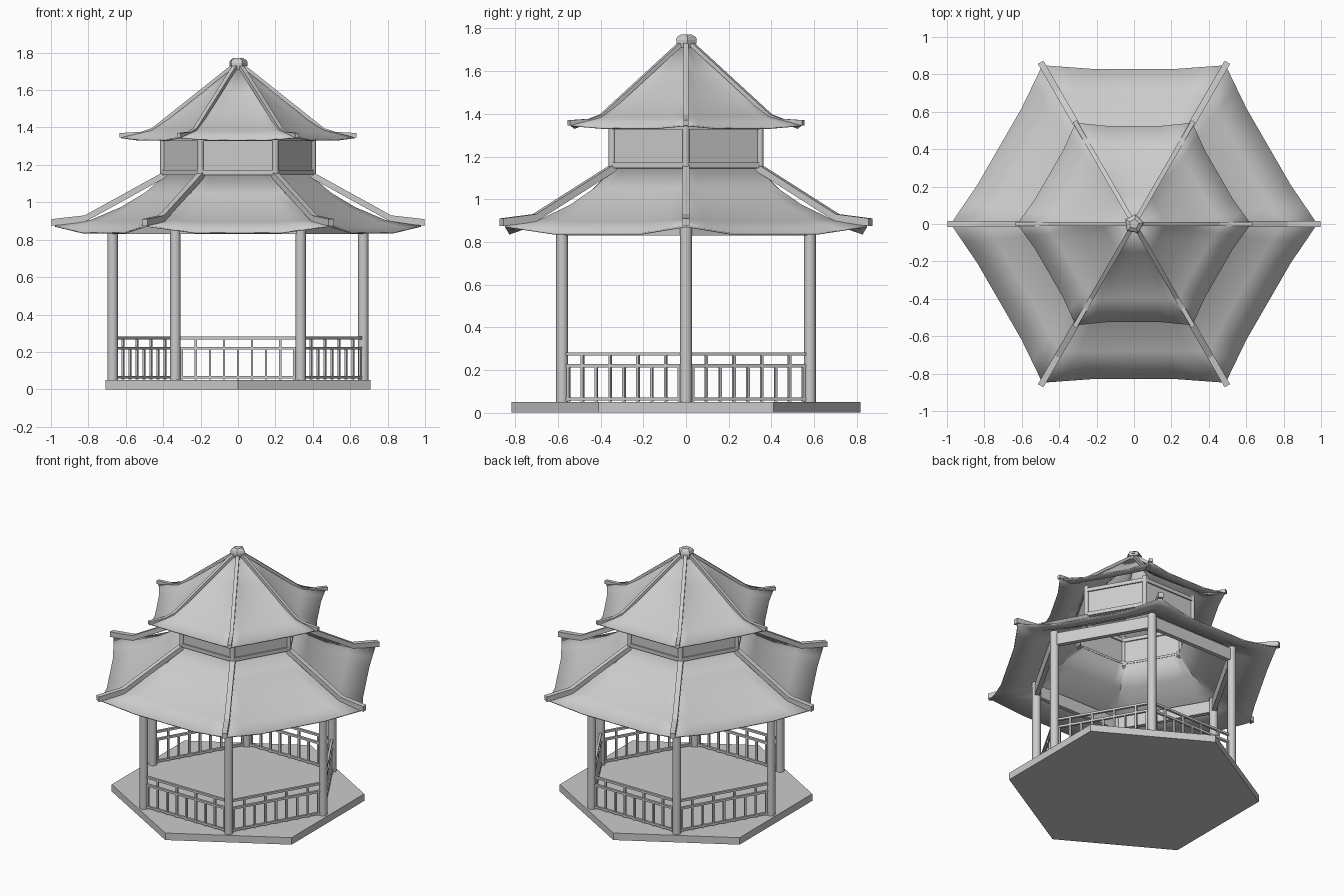
import bpy, bmesh, math
from mathutils import Vector, Matrix

cube = bpy.data.objects.get("Cube")
if cube:
    bpy.data.objects.remove(cube, do_unlink=True)

stone = bpy.data.materials.new("pale_grey")
stone.use_nodes = True
GREY = (0.6, 0.6, 0.6, 1)
stone.diffuse_color = GREY
stone.node_tree.nodes["Principled BSDF"].inputs["Base Color"].default_value = GREY
C30 = math.cos(math.radians(30))


def finish(name, bm, smooth=None):
    bmesh.ops.recalc_face_normals(bm, faces=bm.faces)
    mesh = bpy.data.meshes.new(name)
    bm.to_mesh(mesh)
    bm.free()
    obj = bpy.data.objects.new(name, mesh)
    bpy.context.collection.objects.link(obj)
    mesh.materials.append(stone)
    if smooth:
        bpy.ops.object.select_all(action="DESELECT")
        obj.select_set(True)
        bpy.context.view_layer.objects.active = obj
        bpy.ops.object.shade_smooth_by_angle(angle=math.radians(smooth))
    return obj


def polar(r, degrees, z):
    a = math.radians(degrees)
    return Vector((r * math.cos(a), r * math.sin(a), z))


def prism(bm, x, y, z0, z1, r0, r1, sides, turn=0):
    m = Matrix.Translation((x, y, (z0 + z1) / 2)) @ Matrix.Rotation(math.radians(turn), 4, "Z")
    bmesh.ops.create_cone(bm, cap_ends=True, segments=sides, radius1=r0, radius2=r1,
                          depth=z1 - z0, matrix=m)


def sweep(bm, points, side, w, h):
    """Rectangular bar along points; side is its horizontal width direction."""
    up = Vector((0, 0, h / 2))
    s = side * (w / 2)
    rings = [[bm.verts.new(p + d) for d in (s + up, s - up, -s - up, -s + up)] for p in points]
    for a, b in zip(rings, rings[1:]):
        for i in range(4):
            bm.faces.new((a[i], a[(i + 1) % 4], b[(i + 1) % 4], b[i]))
    bm.faces.new(rings[0])
    bm.faces.new(rings[-1][::-1])


def side_bars(bm, r, z, w, h, k):
    """Horizontal bar along hexagon side k, between its two corners."""
    sweep(bm, [polar(r, 60 * k, z), polar(r, 60 * k + 60, z)], polar(1, 60 * k + 30, 0), w, h)


def roof(name, rows):
    """rows: (mid apothem, mid z, corner radius, corner z) from top to eaves."""
    bm = bmesh.new()
    steps = (-1, -0.75, -0.48, 0, 0.48, 0.75, 1)
    for k in range(6):
        out = polar(1, 60 * k + 30, 0)
        lat = Vector((-out.y, out.x, 0))
        grid = []
        for apo, z, r, cz in rows:
            line = []
            for s in steps:
                w = max(0, (abs(s) - 0.48) / 0.52)
                p = out * (apo + (r * C30 - apo) * w) + lat * (s * r / 2)
                p.z = z + (cz - z) * w
                line.append(bm.verts.new(p))
            grid.append(line)
        for a, b in zip(grid, grid[1:]):
            for i in range(len(steps) - 1):
                bm.faces.new((a[i], b[i], b[i + 1], a[i + 1]))
    bmesh.ops.remove_doubles(bm, verts=bm.verts, dist=0.0005)
    obj = finish(name, bm, 35)
    mod = obj.modifiers.new("thickness", "SOLIDIFY")
    mod.thickness = 0.008
    return obj


def ridges(name, path, w, h):
    bm = bmesh.new()
    for k in range(6):
        sweep(bm, [polar(r, 60 * k, z) for r, z in path], polar(1, 60 * k + 90, 0), w, h)
    finish(name, bm)


# Platform
bm = bmesh.new()
prism(bm, 0, 0, 0, 0.05, 0.818, 0.818, 6)
finish("platform", bm)

# Columns and the beams over them
bm = bmesh.new()
for k in range(6):
    c = polar(0.67, 60 * k, 0)
    prism(bm, c.x, c.y, 0.05, 0.93, 0.028, 0.028, 16)
finish("columns", bm, 40)
bm = bmesh.new()
for k in range(6):
    side_bars(bm, 0.67, 0.872, 0.03, 0.085, k)
finish("beams", bm)

# Railings on five sides, leaving the entrance side open
ENTRANCE = 3
bm = bmesh.new()
for k in range(6):
    if k == ENTRANCE:
        continue
    for z in (0.065, 0.22, 0.275):
        side_bars(bm, 0.67, z, 0.016, 0.015, k)
    mid = polar(0.67 * C30, 60 * k + 30, 0)
    out = mid.normalized()
    lat = Vector((-out.y, out.x, 0))
    for i in range(-4, 5):
        p = mid + lat * (0.075 * i)
        top = 0.275 if i % 2 else 0.22
        prism(bm, p.x, p.y, 0.052, top, 0.009, 0.009, 4, 60 * k + 75)
finish("railings", bm)

# Lower roof and its ridges
roof("lower_roof", [(0.33, 1.155, 0.375, 1.155), (0.44, 1.045, 0.5, 1.05),
                    (0.545, 0.965, 0.625, 0.975), (0.68, 0.895, 0.79, 0.905),
                    (0.83, 0.842, 0.98, 0.877)])
ridges("lower_ridges", [(0.37, 1.16), (0.82, 0.912), (0.998, 0.892)], 0.034, 0.036)

# Upper storey: thin walls, corner posts and rails
bm = bmesh.new()
for k in range(6):
    side_bars(bm, 0.4, 1.245, 0.008, 0.2, k)
finish("upper_walls", bm)
bm = bmesh.new()
for k in range(6):
    c = polar(0.4, 60 * k, 0)
    prism(bm, c.x, c.y, 1.14, 1.37, 0.016, 0.016, 12)
    for z in (1.16, 1.34):
        side_bars(bm, 0.4, z, 0.026, 0.026, k)
finish("upper_frame", bm, 40)

# Upper roof and its ridges
roof("upper_roof", [(0.02, 1.725, 0.024, 1.725), (0.15, 1.585, 0.175, 1.597),
                    (0.28, 1.465, 0.325, 1.48), (0.4, 1.385, 0.47, 1.385),
                    (0.525, 1.337, 0.625, 1.35)])
ridges("upper_ridges", [(0.02, 1.735), (0.46, 1.385), (0.52, 1.365), (0.634, 1.358)], 0.024, 0.024)

# Finial: stacked five-sided caps
bm = bmesh.new()
for z0, z1, r0, r1 in ((1.7, 1.73, 0.04, 0.044), (1.73, 1.745, 0.05, 0.05),
                       (1.745, 1.76, 0.053, 0.046), (1.76, 1.772, 0.046, 0.026)):
    prism(bm, 0, 0, z0, z1, r0, r1, 5, -10)
finish("finial", bm)
